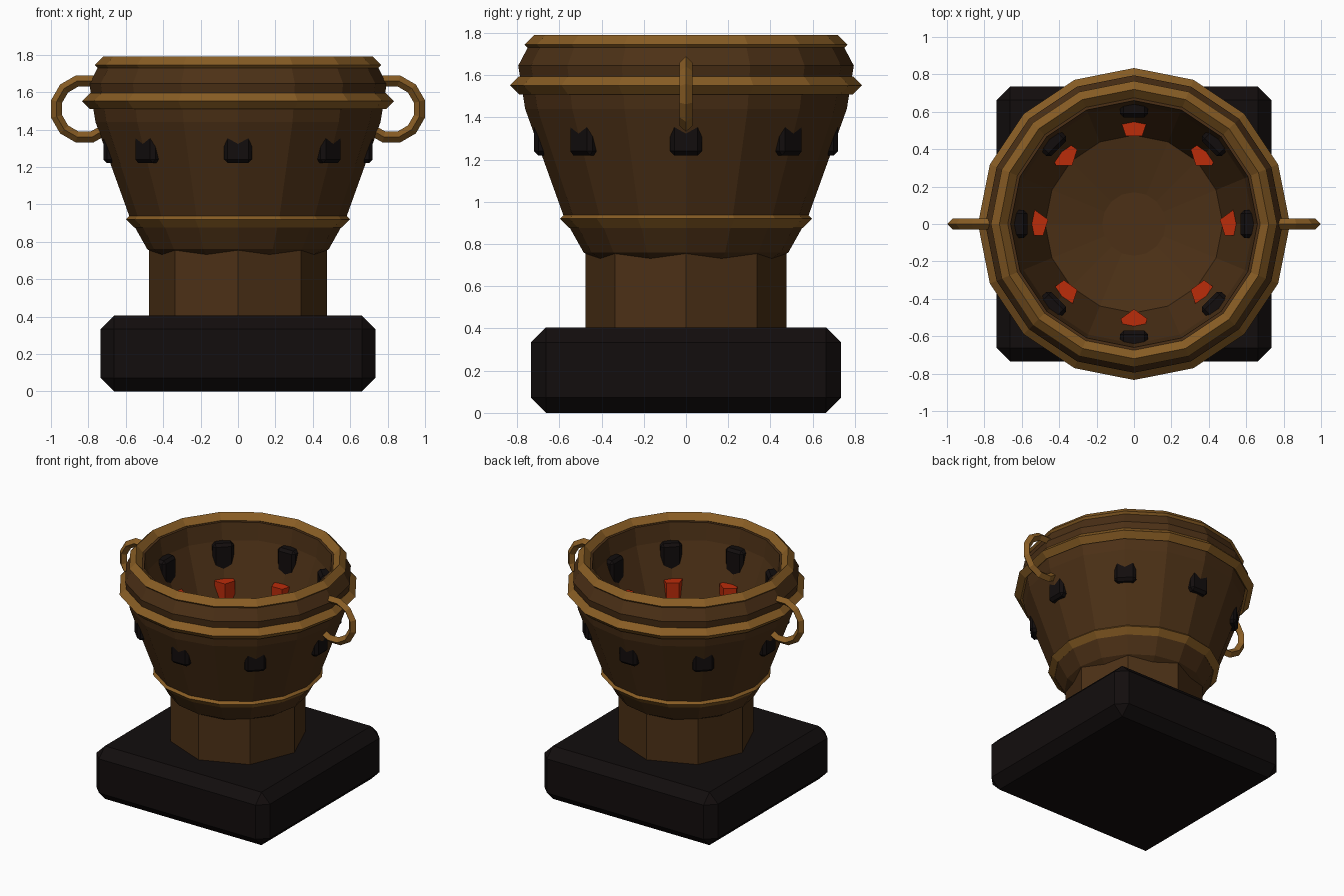
import bpy, math
from mathutils import Matrix, Vector

if "Cube" in bpy.data.objects:
    bpy.data.objects.remove(bpy.data.objects["Cube"])


def material(name, rgb):
    m = bpy.data.materials.new(name)
    m.diffuse_color = (*rgb, 1)
    m.use_nodes = True
    m.node_tree.nodes["Principled BSDF"].inputs["Base Color"].default_value = m.diffuse_color
    return m


BROWN = material("dark_bronze", (0.072, 0.030, 0.008))
GOLD = material("brass", (0.25, 0.11, 0.018))
BLACK = material("black_stone", (0.006, 0.004, 0.004))
RED = material("ember_red", (0.50, 0.025, 0.003))


def finish(name, mat, bevel=0):
    o = bpy.context.object
    o.name = name
    o.data.materials.append(mat)
    if bevel:
        b = o.modifiers.new("bevel", "BEVEL")
        b.width, b.segments = bevel, 1
    return o


def box(name, loc, size, mat, bevel, turn=0):
    bpy.ops.mesh.primitive_cube_add(size=1, location=loc, rotation=(0, 0, turn))
    bpy.context.object.scale = size
    bpy.ops.object.transform_apply(location=False, rotation=False, scale=True)
    return finish(name, mat, bevel)


def ring(name, z, major, minor, sides, mat):
    """Ring with a diamond-shaped cross-section."""
    bpy.ops.mesh.primitive_torus_add(location=(0, 0, z), major_radius=major,
                                     minor_radius=minor, major_segments=sides, minor_segments=4)
    return finish(name, mat)


def lathe(name, profile, sides, mat):
    verts, faces = [], []
    for r, z in profile:
        for i in range(sides):
            a = 2 * math.pi * i / sides
            verts.append((r * math.cos(a), r * math.sin(a), z))
    for k in range(len(profile) - 1):
        for i in range(sides):
            j = (i + 1) % sides
            faces.append((k * sides + i, k * sides + j, (k + 1) * sides + j, (k + 1) * sides + i))
    faces.append(tuple(reversed(range(sides))))
    faces.append(tuple(range((len(profile) - 1) * sides, len(profile) * sides)))
    me = bpy.data.meshes.new(name)
    me.from_pydata(verts, [], faces)
    o = bpy.data.objects.new(name, me)
    bpy.context.collection.objects.link(o)
    me.materials.append(mat)
    return o


# Square plinth and octagonal pedestal
box("plinth", (0, 0, 0.2025), (1.47, 1.47, 0.405), BLACK, 0.072)
lathe("pedestal", [(0.477, 0.36), (0.477, 0.78)], 8, BROWN)

# Thick bowl: outside from the bottom up, then down to the raised inner floor
lathe("bowl", [(0.20, 0.67), (0.41, 0.712), (0.485, 0.76), (0.575, 0.92), (0.762, 1.44),
               (0.795, 1.645), (0.745, 1.74), (0.66, 1.74), (0.64, 1.61),
               (0.475, 1.17), (0.17, 1.10)], 16, BROWN)

# Brass bands and rim
ring("lower_band", 0.92, 0.555, 0.043, 16, GOLD)
ring("upper_band", 1.552, 0.791, 0.043, 16, GOLD)
ring("rim", 1.745, 0.72, 0.045, 16, GOLD)

# Side ring handles, turned half a step so a flat side faces out
for side, label in ((1, "right"), (-1, "left")):
    h = ring(label + "_handle", 0, 0.155, 0.03, 12, GOLD)
    h.data.transform(Matrix.Translation((0.82 * side, 0, 1.51))
                     @ Matrix.Rotation(math.pi / 2, 4, 'X')
                     @ Matrix.Rotation(math.pi / 12, 4, 'Z'))

# Tall studs through the wall, and five-sided embers on the inner floor
for i in range(8):
    a = i * math.pi / 4
    d = Vector((math.cos(a), math.sin(a), 0))
    box(f"stud_{i + 1}", d * 0.645 + Vector((0, 0, 1.415)), (0.15, 0.15, 0.39), BLACK, 0.02, a)
    bpy.ops.mesh.primitive_cylinder_add(vertices=5, radius=0.075, depth=0.25,
                                        location=d * 0.53 + Vector((0, 0, 1.235)))
    finish(f"ember_{i + 1}", RED)
